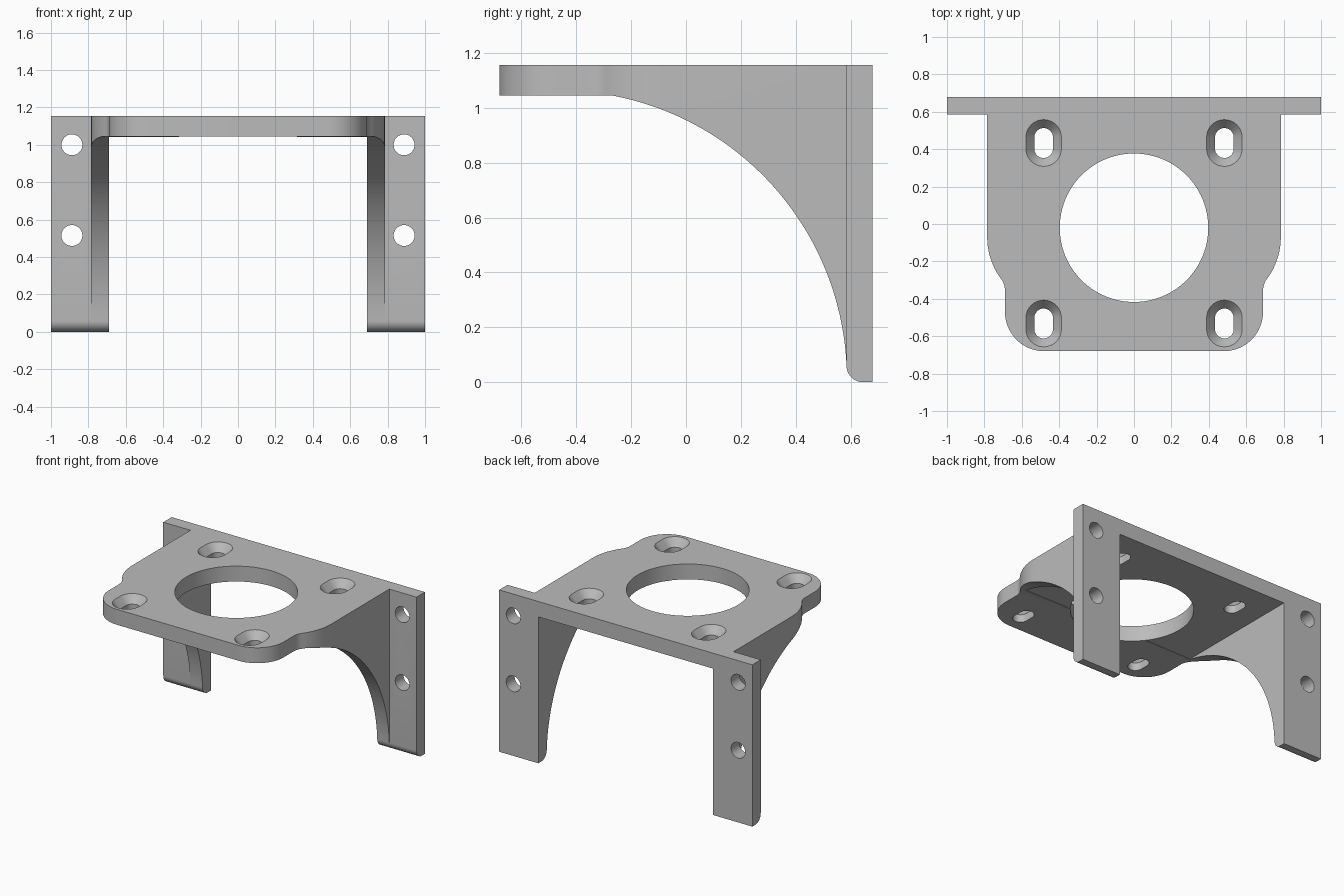
import bpy, bmesh
from math import sin, cos, pi, radians, atan2

cube = bpy.data.objects.get("Cube")
if cube:
    bpy.data.objects.remove(cube, do_unlink=True)

TOP, UNDER, BACK, FLANGE = 1.155, 1.045, 0.68, 0.585
INNER, OUTER = 0.69, 0.785

grey = bpy.data.materials.new("plain grey")
grey.use_nodes = True
grey.diffuse_color = (0.5, 0.5, 0.5, 1)
grey.node_tree.nodes["Principled BSDF"].inputs["Base Color"].default_value = (0.5, 0.5, 0.5, 1)


def arc(cx, cy, r, a, b, n):
    """Points on an arc from angle a to b, in radians."""
    return [(cx + r * cos(a + (b - a) * i / n), cy + r * sin(a + (b - a) * i / n))
            for i in range(n + 1)]


def loft(name, loops):
    """Closed solid through matching loops of 3D points."""
    bm = bmesh.new()
    rings = [[bm.verts.new(p) for p in loop] for loop in loops]
    for a, b in zip(rings, rings[1:]):
        for i in range(len(a)):
            j = (i + 1) % len(a)
            bm.faces.new((a[i], a[j], b[j], b[i]))
    bm.faces.new(rings[0])
    bm.faces.new(rings[-1])
    bmesh.ops.recalc_face_normals(bm, faces=bm.faces)
    mesh = bpy.data.meshes.new(name)
    bm.to_mesh(mesh)
    bm.free()
    mesh.materials.append(grey)
    obj = bpy.data.objects.new(name, mesh)
    bpy.context.collection.objects.link(obj)
    return obj


def slot(x, y, r, half, z):
    """Rounded slot loop, long in y."""
    pts = arc(x, y + half, r, 0, pi, 16) + arc(x, y - half, r, pi, 2 * pi, 16)
    return [(px, py, z) for px, py in pts]


def combine(target, tool, operation):
    """Apply a boolean, then remove the tool."""
    tool.hide_render = True
    mod = target.modifiers.new("shape", 'BOOLEAN')
    mod.operation, mod.object, mod.solver = operation, tool, 'EXACT'
    bpy.context.view_layer.objects.active = target
    bpy.ops.object.modifier_apply(modifier=mod.name)
    bpy.data.objects.remove(tool, do_unlink=True)


# Plan outline: rounded nose, waisted sides, wide back flange
sweep = radians(37)
half = arc(0.48, -0.47, 0.21, -pi / 2, 0, 20)
half += arc(INNER + 0.1, -0.355, 0.1, pi, pi - sweep, 10)
half += arc(OUTER - 0.375, -0.07, 0.375, -sweep, 0, 16)
half += [(OUTER, FLANGE), (1, FLANGE), (1, BACK)]
plan = half + [(-x, y) for x, y in reversed(half)]
bracket = loft("motor_bracket", [[(x, y, z) for x, y in plan] for z in (0, TOP)])

# Side profile: thin plate, sweeping gusset, rounded flange foot
cy, cz, r = -0.4635, 0.0134, 1.0495
side = [(BACK, 0), (BACK, TOP), (-0.7, TOP), (-0.7, UNDER)]
side += arc(cy, cz, r, atan2(UNDER - cz, -0.27 - cy), atan2(0.06 - cz, FLANGE - cy), 48)
side += arc(FLANGE + 0.06, 0.06, 0.06, pi, 1.5 * pi, 10)[1:]
profile = loft("side_profile", [[(x, y, z) for y, z in side] for x in (-1.1, 1.1)])
combine(bracket, profile, 'INTERSECT')

# Open space between the gussets
box = [(-INNER, -0.26), (INNER, -0.26), (INNER, 0.8), (-INNER, 0.8)]
combine(bracket, loft("inner_space", [[(x, y, z) for x, y in box] for z in (-0.1, UNDER)]),
        'DIFFERENCE')

# Large centre bore
bore = arc(0, -0.02, 0.397, 0, 2 * pi, 96)[:-1]
combine(bracket, loft("bore", [[(x, y, z) for x, y in bore] for z in (0.9, 1.3)]), 'DIFFERENCE')

for sx in (-1, 1):
    # Countersunk slots in the plate
    for y in (0.433, -0.532):
        levels = ((0.05, 0.9), (0.05, 1.1), (0.095, TOP), (0.105, TOP + 0.012))
        loops = [slot(sx * 0.483, y, rad, 0.03, z) for rad, z in levels]
        combine(bracket, loft("slot_cutter", loops), 'DIFFERENCE')
    # Mounting holes in the flange
    for z in (1.0, 0.515):
        ring = arc(sx * 0.888, z, 0.056, 0, 2 * pi, 32)[:-1]
        hole = loft("hole_cutter", [[(px, y, pz) for px, pz in ring] for y in (0.5, 0.8)])
        combine(bracket, hole, 'DIFFERENCE')

bpy.ops.object.select_all(action='DESELECT')
bracket.select_set(True)
bpy.context.view_layer.objects.active = bracket
bpy.ops.object.shade_smooth_by_angle(angle=radians(25))
